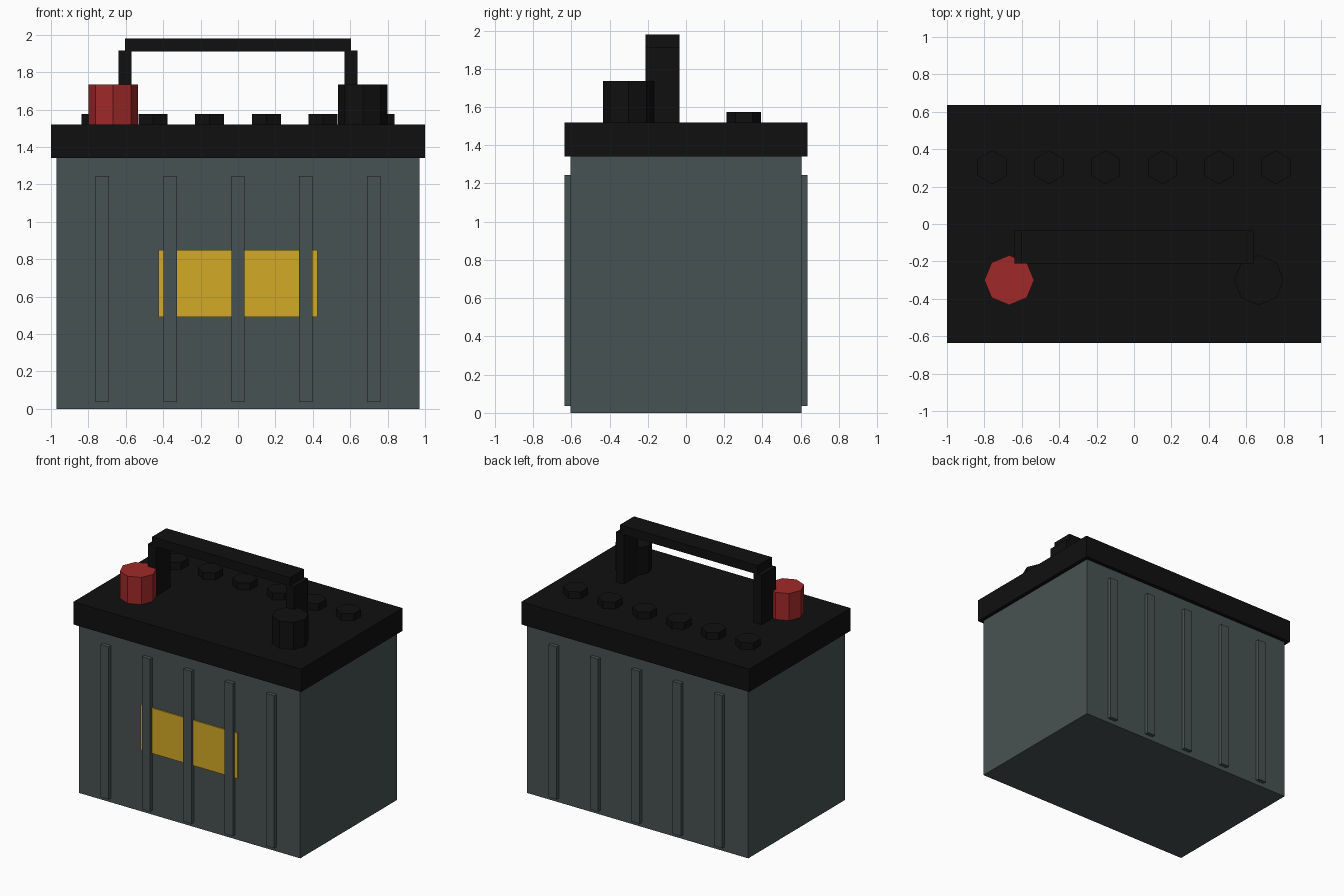
import bpy, bmesh
from mathutils import Matrix, Vector

if "Cube" in bpy.data.objects:
    bpy.data.objects.remove(bpy.data.objects["Cube"])


def material(name, rgb):
    m = bpy.data.materials.new(name)
    m.diffuse_color = (*rgb, 1)
    m.use_nodes = True
    m.node_tree.nodes["Principled BSDF"].inputs["Base Color"].default_value = m.diffuse_color
    return m


GREY = material("slate grey", (0.064, 0.085, 0.084))
BLACK = material("black", (0.005, 0.005, 0.005))
RED = material("red", (0.35, 0.022, 0.022))
YELLOW = material("yellow", (0.65, 0.40, 0.02))


def finish(name, bm, mat):
    mesh = bpy.data.meshes.new(name)
    bm.to_mesh(mesh)
    bm.free()
    mesh.materials.append(mat)
    ob = bpy.data.objects.new(name, mesh)
    bpy.context.collection.objects.link(ob)
    return ob


def box(name, lo, hi, mat):
    lo, hi = Vector(lo), Vector(hi)
    bm = bmesh.new()
    bmesh.ops.create_cube(bm, size=1, matrix=Matrix.Translation((lo + hi) / 2)
                          @ Matrix.Diagonal((*(hi - lo), 1)))
    return finish(name, bm, mat)


def prism(name, sides, radius, x, y, z0, z1, mat):
    bm = bmesh.new()
    bmesh.ops.create_cone(bm, cap_ends=True, segments=sides, radius1=radius,
                          radius2=radius, depth=z1 - z0,
                          matrix=Matrix.Translation((x, y, (z0 + z1) / 2)))
    return finish(name, bm, mat)


# case and lid
box("case", (-0.97, -0.605, 0), (0.97, 0.605, 1.34), GREY)
box("lid", (-1, -0.635, 1.34), (1, 0.635, 1.52), BLACK)

# stiffening ribs on front and back
for i in range(5):
    x = (i - 2) * 0.363
    box("front_rib", (x - 0.036, -0.635, 0.035), (x + 0.036, -0.6, 1.245), GREY)
    box("back_rib", (x - 0.036, 0.6, 0.035), (x + 0.036, 0.635, 1.245), GREY)

# label plate, crossed by the ribs
box("label", (-0.425, -0.614, 0.49), (0.425, -0.605, 0.85), YELLOW)

# terminals
prism("positive_terminal", 8, 0.133, -0.667, -0.30, 1.52, 1.735, RED)
prism("negative_terminal", 8, 0.133, 0.667, -0.30, 1.52, 1.735, BLACK)

# hexagonal filler caps
for i in range(6):
    prism("filler_cap", 6, 0.09, (i - 2.5) * 0.303, 0.303, 1.52, 1.575, BLACK)

# carrying handle
for s in (-1, 1):
    box("handle_leg", (s * 0.605 - 0.035, -0.212, 1.52),
        (s * 0.605 + 0.035, -0.035, 1.915), BLACK)
box("handle_bar", (-0.605, -0.212, 1.91), (0.605, -0.035, 1.98), BLACK)
